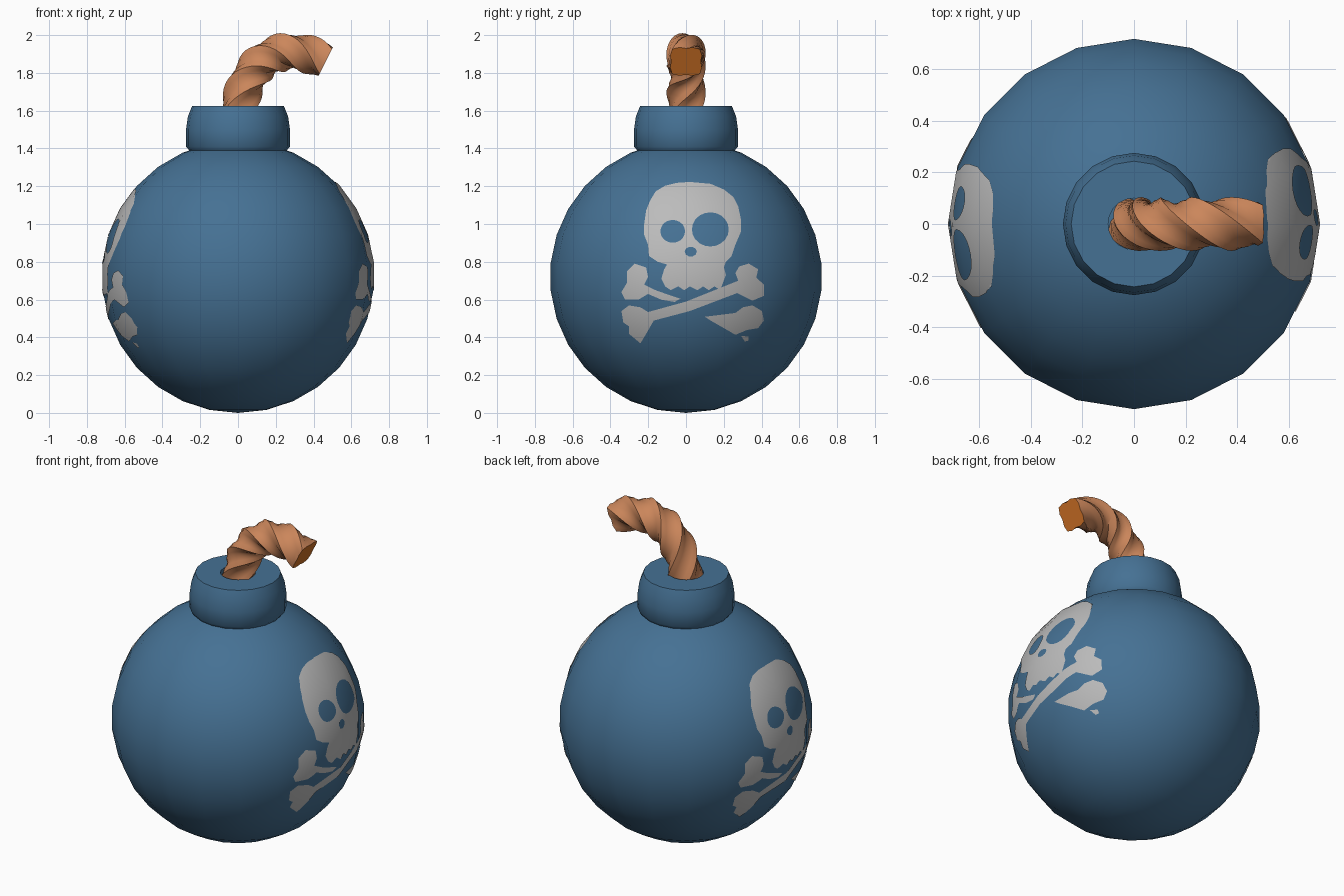
import bpy, bmesh, math
from mathutils import Vector
from mathutils.bvhtree import BVHTree
from mathutils.geometry import interpolate_bezier

if "Cube" in bpy.data.objects:
    bpy.data.objects.remove(bpy.data.objects["Cube"])

R = 0.72
CENTRE = Vector((0, 0, R))


def material(name, rgb):
    m = bpy.data.materials.new(name)
    m.diffuse_color = (*rgb, 1)
    m.use_nodes = True
    m.node_tree.nodes["Principled BSDF"].inputs["Base Color"].default_value = m.diffuse_color
    return m


BLUE = material("steel blue", (0.06, 0.165, 0.295))
GREY = material("light grey", (0.50, 0.50, 0.50))
BROWN = material("rope brown", (0.60, 0.24, 0.105))
ORANGE = material("burnt orange", (0.64, 0.17, 0.02))


def add_object(name, bm, mats, angle=40):
    me = bpy.data.meshes.new(name)
    bm.to_mesh(me)
    bm.free()
    ob = bpy.data.objects.new(name, me)
    bpy.context.collection.objects.link(ob)
    for m in mats:
        me.materials.append(m)
    bpy.ops.object.select_all(action='DESELECT')
    ob.select_set(True)
    bpy.context.view_layer.objects.active = ob
    bpy.ops.object.shade_smooth_by_angle(angle=math.radians(angle))
    return ob


# Body: low-poly ball
bm = bmesh.new()
bmesh.ops.create_uvsphere(bm, u_segments=20, v_segments=15, radius=R)
bmesh.ops.translate(bm, verts=bm.verts, vec=CENTRE)
body_tree = BVHTree.FromBMesh(bm)
add_object("body", bm, [BLUE])

# Neck: turned collar with a recessed hole
profile = [(0.22, 1.36), (0.25, 1.38), (0.275, 1.41), (0.275, 1.50), (0.265, 1.57),
           (0.243, 1.625), (0.10, 1.625), (0.10, 1.53), (0, 1.53)]
bm = bmesh.new()
pts = [bm.verts.new((r, 0, z)) for r, z in profile]
edges = [bm.edges.new(p) for p in zip(pts, pts[1:])]
bmesh.ops.spin(bm, geom=pts + edges, cent=(0, 0, 0), axis=(0, 0, 1),
               angle=math.tau, steps=20)
bmesh.ops.remove_doubles(bm, verts=bm.verts, dist=0.0005)
bmesh.ops.recalc_face_normals(bm, faces=bm.faces)
add_object("neck", bm, [BLUE])

# Fuse: rounded square section twisted along a bent path
RINGS, SIDES = 36, 16
path = interpolate_bezier(Vector((0, 0, 1.50)), Vector((0, 0, 1.85)),
                          Vector((0.20, 0, 2.0)), Vector((0.465, 0, 1.86)), RINGS)
bm = bmesh.new()
rings = []
side = Vector((0, 1, 0))
for i, p in enumerate(path):
    t = (path[min(i + 1, RINGS - 1)] - path[max(i - 1, 0)]).normalized()
    n = side.cross(t)
    twist = math.radians(45 - 400 * (1 - i / (RINGS - 1)))
    ring = []
    for k in range(SIDES):
        a = math.tau * k / SIDES
        r = 0.091 + 0.013 * math.cos(4 * a)
        ring.append(bm.verts.new(p + r * (n * math.cos(a + twist) + side * math.sin(a + twist))))
    rings.append(ring)
for a, b in zip(rings, rings[1:]):
    for k in range(SIDES):
        j = (k + 1) % SIDES
        bm.faces.new((a[k], a[j], b[j], b[k]))
bm.faces.new(rings[0][::-1])
tip = bm.faces.new(rings[-1])
tip.material_index = 1
add_object("fuse", bm, [BROWN, ORANGE], 50)


# Painted emblem outlines, as seen from the side (across, up)
def ellipse(cx, cy, rx, ry, n=20):
    return [(cx + rx * math.cos(math.tau * i / n), cy + ry * math.sin(math.tau * i / n))
            for i in range(n)]


head = [(.02, 1.22), (.13, 1.21), (.20, 1.18), (.25, 1.14), (.275, 1.09), (.29, 1.02),
        (.29, .96), (.26, .89), (.24, .83), (.21, .80), (.20, .77), (.21, .73),
        (.18, .65), (.15, .67), (.12, .65), (.09, .67), (.06, .65), (.02, .67),
        (-.01, .65), (-.04, .67), (-.08, .65), (-.11, .67), (-.13, .71), (-.115, .76),
        (-.10, .785), (-.15, .80), (-.195, .83), (-.20, .89), (-.22, .94), (-.22, 1.0),
        (-.21, 1.07), (-.19, 1.12), (-.16, 1.17), (-.11, 1.20), (-.05, 1.215)]
long_bone = [(.275, .70), (.26, .74), (.28, .775), (.33, .79), (.38, .76), (.37, .715),
             (.41, .68), (.41, .62), (.35, .595), (.30, .62), (.27, .635), (.02, .54),
             (-.17, .49), (-.21, .42), (-.24, .37), (-.30, .42), (-.30, .46),
             (-.33, .48), (-.34, .54), (-.30, .57), (-.24, .56), (-.20, .535), (0, .59)]
upper_bone = [(-.34, .64), (-.31, .69), (-.31, .75), (-.27, .79), (-.21, .77), (-.20, .72),
              (-.22, .68), (-.16, .65), (-.09, .625), (-.03, .605), (-.06, .588),
              (-.13, .60), (-.20, .63), (-.25, .60), (-.32, .60)]
lower_bone = [(.10, .51), (.18, .52), (.26, .53), (.30, .56), (.35, .57), (.40, .54),
              (.41, .49), (.38, .45), (.32, .44), (.26, .415), (.20, .45), (.13, .49)]
chip = [(.29, .41), (.33, .405), (.33, .385), (.31, .38)]
outlines = [head, ellipse(-.07, .96, .065, .06), ellipse(.128, .97, .097, .09),
            ellipse(.025, .853, .032, .026, 10), long_bone, upper_bone, lower_bone, chip]


def flat_emblem():
    """Fill the outlines, with the eyes and nose left as holes."""
    cu = bpy.data.curves.new("outline", 'CURVE')
    cu.dimensions, cu.fill_mode = '2D', 'BOTH'
    for pts in outlines:
        sp = cu.splines.new('POLY')
        sp.points.add(len(pts) - 1)
        for p, (x, y) in zip(sp.points, pts):
            p.co = (x, y, 0, 1)
        sp.use_cyclic_u = True
    ob = bpy.data.objects.new("outline", cu)
    bpy.context.collection.objects.link(ob)
    dg = bpy.context.evaluated_depsgraph_get()
    me = bpy.data.meshes.new_from_object(ob.evaluated_get(dg))
    bm = bmesh.new()
    bm.from_mesh(me)
    bpy.data.objects.remove(ob)
    bpy.data.meshes.remove(me)
    bmesh.ops.remove_doubles(bm, verts=bm.verts, dist=0.0005)
    # Slice into a fine grid so that it can follow the ball
    for axis, lo, hi in ((0, -0.36, 0.44), (1, 0.36, 1.24)):
        for i in range(int((hi - lo) / 0.03) + 1):
            co, no = Vector(), Vector()
            co[axis], no[axis] = lo + i * 0.03, 1
            bmesh.ops.bisect_plane(bm, geom=bm.verts[:] + bm.edges[:] + bm.faces[:],
                                   plane_co=co, plane_no=no)
    return bm


# Emblems: wrapped onto the right and left of the ball
for name, s, dy, dz in (("emblem_right", 1, 0, 0), ("emblem_left", -1, 0.01, -0.035)):
    bm = flat_emblem()
    for v in bm.verts:
        start = Vector((2 * s, v.co.x * s + dy, v.co.y + dz))
        hit = body_tree.ray_cast(start, Vector((-s, 0, 0)))[0]
        v.co = hit + (hit - CENTRE).normalized() * 0.004
    bmesh.ops.triangulate(bm, faces=bm.faces)
    bm.normal_update()
    for f in bm.faces:
        if f.normal.x * s < 0:
            f.normal_flip()
    ob = add_object(name, bm, [GREY], 60)
    ob.data.normals_split_custom_set_from_vertices(
        [(v.co - CENTRE).normalized() for v in ob.data.vertices])
